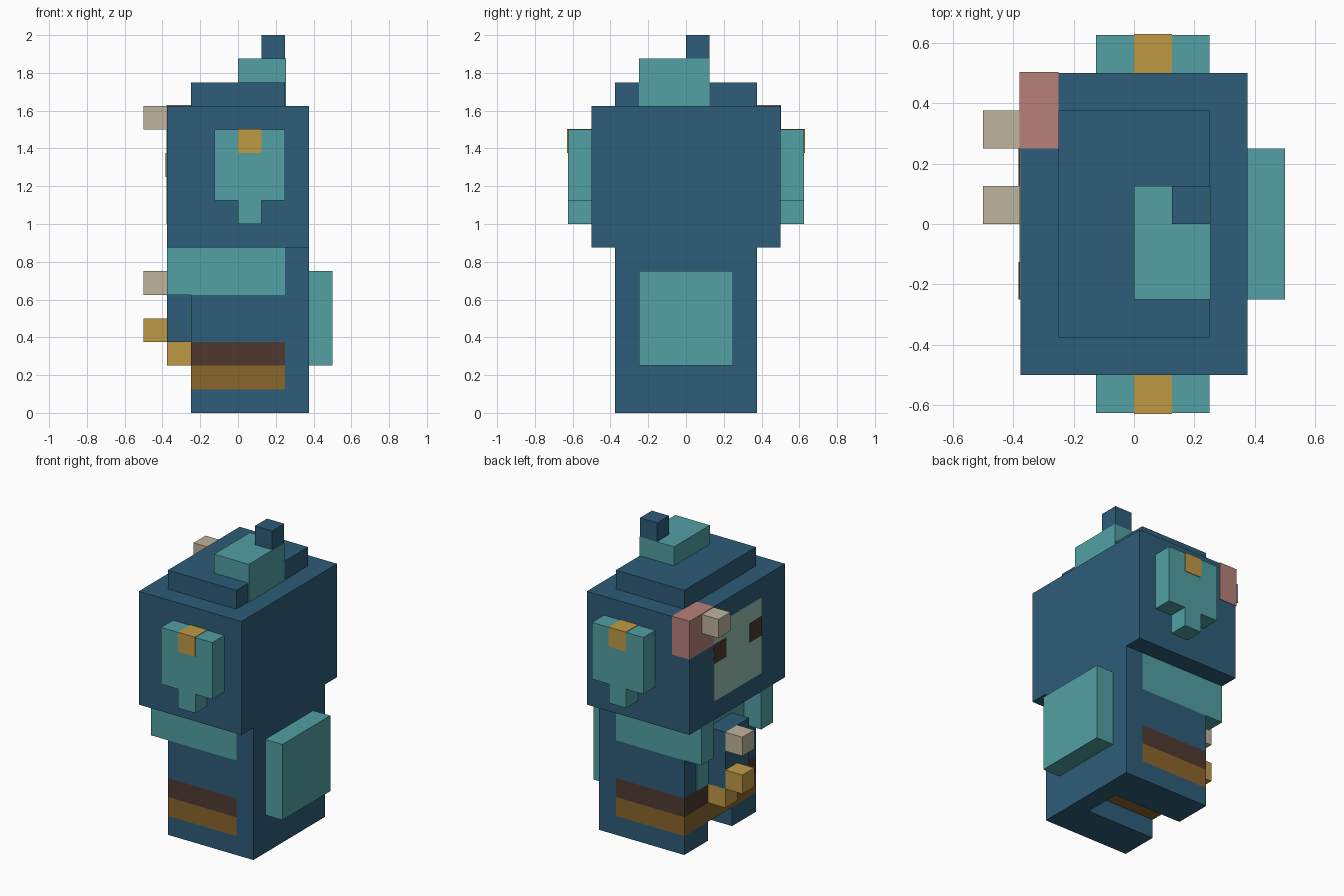
import bpy, bmesh
from mathutils import Vector

if "Cube" in bpy.data.objects:
    bpy.data.objects.remove(bpy.data.objects["Cube"], do_unlink=True)

U = 0.125      # block unit
E = 0.03       # paint plate thickness, in block units


def material(name, rgb):
    lin = [(c / 255 / 12.92) if c < 10.3 else ((c / 255 + 0.055) / 1.055) ** 2.4 for c in rgb]
    m = bpy.data.materials.new(name)
    m.use_nodes = True
    m.diffuse_color = (*lin, 1)
    bsdf = next(n for n in m.node_tree.nodes if n.type == 'BSDF_PRINCIPLED')
    bsdf.inputs["Base Color"].default_value = (*lin, 1)
    bsdf.inputs["Roughness"].default_value = 0.8
    return m


BLUE = material("deep_blue", (45, 93, 121))
TEAL = material("teal", (82, 160, 164))
TAN = material("tan", (191, 180, 156))
GOLD = material("gold", (192, 154, 69))
OCHRE = material("ochre_brown", (138, 101, 43))
BROWN = material("dark_brown", (80, 58, 48))
PINK = material("dusty_pink", (184, 128, 121))
SAGE = material("pale_sage", (150, 194, 179))


def finish(name, bm, mat):
    bmesh.ops.recalc_face_normals(bm, faces=bm.faces)
    me = bpy.data.meshes.new(name)
    bm.to_mesh(me)
    bm.free()
    me.materials.append(mat)
    ob = bpy.data.objects.new(name, me)
    bpy.context.collection.objects.link(ob)
    return ob


def box(name, mat, x, y, z):
    """Block spanning the given (low, high) ranges in block units."""
    bm = bmesh.new()
    bmesh.ops.create_cube(bm, size=1)
    for v in bm.verts:
        v.co = Vector([((a + b) / 2 + c * (b - a)) * U
                       for c, (a, b) in zip(v.co, (x, y, z))])
    return finish(name, bm, mat)


def prism(name, mat, outline, y):
    """Outline in x, z pushed through the y range."""
    bm = bmesh.new()
    face = bm.faces.new([bm.verts.new((px * U, y[0] * U, pz * U)) for px, pz in outline])
    ext = bmesh.ops.extrude_face_region(bm, geom=[face])
    for v in ext["geom"]:
        if isinstance(v, bmesh.types.BMVert):
            v.co.y = y[1] * U
    return finish(name, bm, mat)


def side_range(s, a, b):
    return (a, b) if s > 0 else (-b, -a)


# Body: layers stacked from the belt up, with a back slab down to the ground
box("back_slab", BLUE, (2, 3), (-3, 3), (0, 7))
box("lower_belt", OCHRE, (-2, 2), (-3, 3), (1, 2))
box("upper_belt", BROWN, (-2, 2), (-3, 3), (2, 3))
box("waist", BLUE, (-2, 2), (-3, 3), (3, 5))
box("chest", TEAL, (-2, 2), (-3, 3), (5, 7))
box("belly_patch", TEAL, (-2 - E, -2), (-2, 2), (3, 5))
box("backpack", TEAL, (3, 4), (-2, 2), (2, 6))

# Held bundle on the belly
box("belly_block", BLUE, (-3, -2), (-1, 1), (3, 6))
box("buckle", GOLD, (-3, -2), (0, 1), (2, 3))
box("buckle_knob", GOLD, (-4, -3), (0, 1), (3, 4))
box("belly_stud", TAN, (-4, -3), (0, 1), (5, 6))

# Head, cap and crest
box("head", BLUE, (-3, 3), (-4, 4), (7, 13))
box("cap", BLUE, (-2, 2), (-3, 3), (13, 14))
box("crest", TEAL, (0, 2 + E), (-2, 1), (13, 15))
box("crest_tip", BLUE, (1, 2), (0, 1), (15, 16))
box("head_corner_patch", PINK, (-3 - E, -2), (2, 4 + E), (11, 13 + E))
box("brow_stud", TAN, (-4, -3), (2, 3), (12, 13))
box("face_panel", SAGE, (-3 - E, -3), (-2, 2), (8, 12))

# Paired parts
ear_outline = [(-1, 9), (0, 9), (0, 8), (1, 8), (1, 9), (2, 9), (2, 12), (-1, 12)]
for s, label in ((-1, "right"), (1, "left")):
    box(label + "_leg", BLUE, (-2, 2), side_range(s, 1, 3), (0, 1))
    box(label + "_arm", TEAL, (-3, -2), side_range(s, 2, 3), (5, 7))
    box(label + "_eye", BROWN, (-3 - 2 * E, -3), side_range(s, 1, 2), (10, 11))
    prism(label + "_ear", TEAL, ear_outline, side_range(s, 4, 5))
    box(label + "_ear_badge", GOLD, (0, 1), side_range(s, 4, 5 + E), (11, 12 + E))
